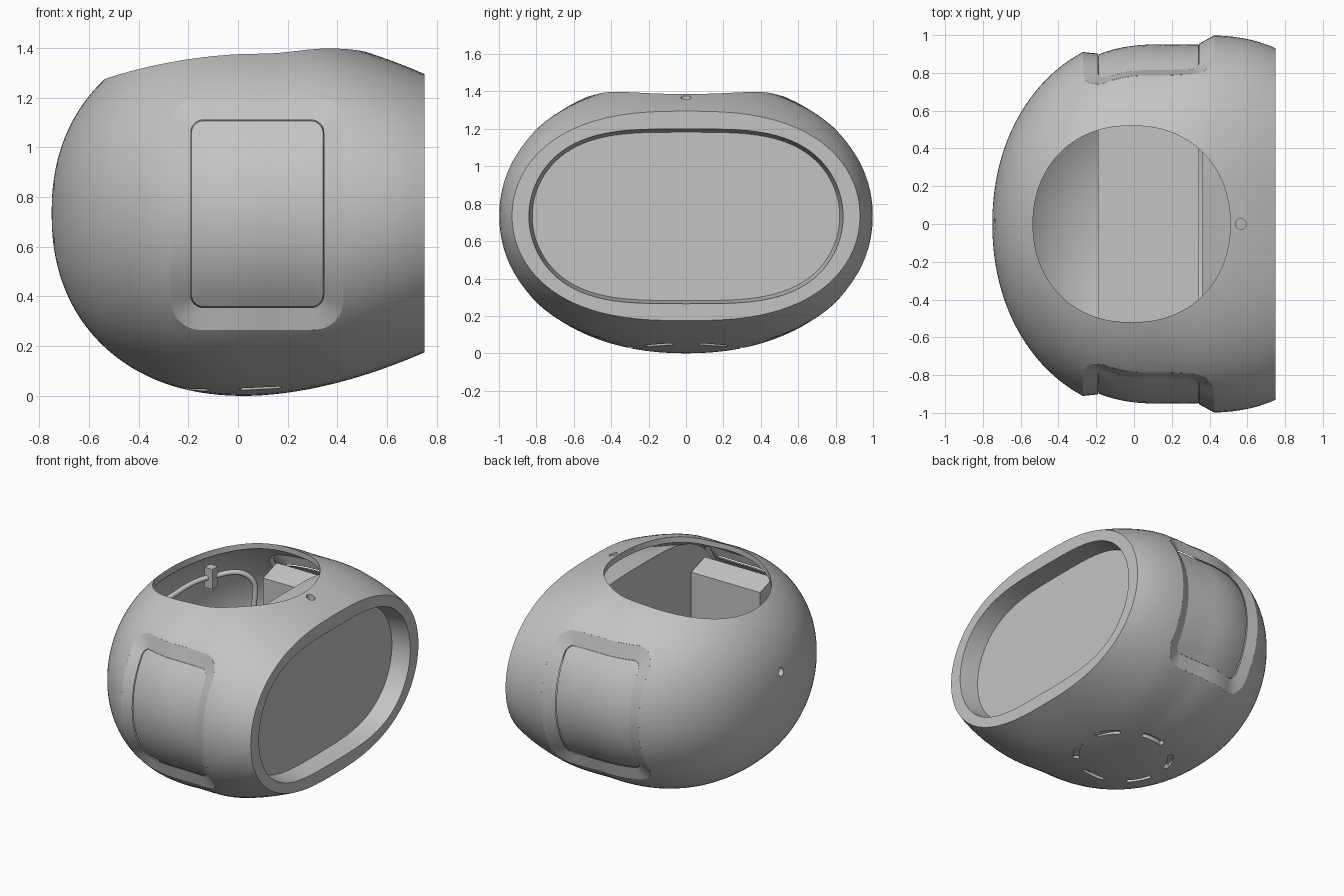
import bpy, bmesh, math
from mathutils import Vector

cube = bpy.data.objects.get("Cube")
if cube:
    bpy.data.objects.remove(cube)

ZC = 0.735      # height of the shell's widest line
SEG = 96

grey = bpy.data.materials.new("mid_grey")
grey.use_nodes = True
grey.diffuse_color = (0.55, 0.55, 0.55, 1)
grey.node_tree.nodes["Principled BSDF"].inputs["Base Color"].default_value = (0.55, 0.55, 0.55, 1)


def section(x):
    """Half width, half height and the two squareness powers of the shell at x."""
    if x < 0.1:
        a = max(0, 1 - ((0.1 - x) / 0.85) ** 2.08) ** (1 / 2.08)
    else:
        a = 1 - 0.07 * (max(0, x - 0.3) / 0.45) ** 3
    if x < 0.03:
        b = 0.735 * max(0, 1 - ((0.03 - x) / 0.78) ** 2.2) ** (1 / 2.2)
    else:
        b = 0.735 - 0.175 * ((x - 0.03) / 0.72) ** 1.8
    p = 2.15
    if x > 0.1:
        p += 0.5 * math.sin(min(1, (x - 0.1) / 0.35) * math.pi / 2) ** 2
    return a, b, p, 2.05


def oval(a, b, p=2, q=2, count=SEG):
    """Points of a squared-off oval."""
    pts = []
    for i in range(count):
        t = 2 * math.pi * i / count
        c, s = math.cos(t), math.sin(t)
        pts.append((math.copysign(abs(c) ** (2 / p), c) * a,
                    math.copysign(abs(s) ** (2 / q), s) * b))
    return pts


def loft(name, loops, start=True, end=True, smooth=True):
    """Skin a list of loops; a one-point loop makes a pole."""
    bm = bmesh.new()
    rings = [[bm.verts.new(p) for p in loop] for loop in loops]
    for r, q in zip(rings, rings[1:]):
        n = max(len(r), len(q))
        for i in range(n):
            j = (i + 1) % n
            if len(r) == 1:
                bm.faces.new((r[0], q[j], q[i]))
            elif len(q) == 1:
                bm.faces.new((r[i], r[j], q[0]))
            else:
                bm.faces.new((r[i], r[j], q[j], q[i]))
    for flag, ring in ((start, rings[0]), (end, rings[-1])):
        if flag and len(ring) > 2:
            bm.faces.new(ring)
    bmesh.ops.recalc_face_normals(bm, faces=bm.faces)
    mesh = bpy.data.meshes.new(name)
    bm.to_mesh(mesh)
    bm.free()
    obj = bpy.data.objects.new(name, mesh)
    bpy.context.collection.objects.link(obj)
    mesh.materials.append(grey)
    if smooth:
        shade(obj)
    return obj


def shade(obj):
    bpy.ops.object.select_all(action='DESELECT')
    obj.select_set(True)
    bpy.context.view_layer.objects.active = obj
    bpy.ops.object.shade_smooth_by_angle(angle=math.radians(25))


def prism(name, pts, axis, lo, hi):
    """Extrude a flat outline along one axis."""
    def place(p, h):
        q = list(p)
        q.insert(axis, h)
        return tuple(q)
    return loft(name, [[place(p, h) for p in pts] for h in (lo, hi)], smooth=False)


def cut(obj, cutter):
    mod = obj.modifiers.new("cut", 'BOOLEAN')
    mod.operation, mod.solver, mod.object = 'DIFFERENCE', 'EXACT', cutter
    deps = bpy.context.evaluated_depsgraph_get()
    mesh = bpy.data.meshes.new_from_object(obj.evaluated_get(deps))
    obj.modifiers.clear()
    obj.data = mesh
    bpy.data.objects.remove(cutter)


def rounded_rect(x0, x1, z0, z1, r):
    pts = []
    for cx, cz, start in ((x1 - r, z1 - r, 0), (x0 + r, z1 - r, 90),
                          (x0 + r, z0 + r, 180), (x1 - r, z0 + r, 270)):
        for k in range(9):
            t = math.radians(start + k * 11.25)
            pts.append((cx + r * math.cos(t), cz + r * math.sin(t)))
    # split the long sides so that they can follow the curved shell
    out = []
    for p, q in zip(pts, pts[1:] + pts[:1]):
        steps = 12 if math.dist(p, q) > 0.2 else 1
        out += [tuple(Vector(p).lerp(Vector(q), i / steps)) for i in range(steps)]
    return out


# Outer shell and its hollow
def body(name, thin):
    loops = []
    for i in range(57):
        x = -0.75 + 1.5 * (i / 56) ** 1.7
        a, b, p, q = section(x)
        px = x if not thin else -0.75 + thin + (x + 0.75) * (1.45 - thin) / 1.5
        k, h = 1 - thin, 1 - thin / 0.735
        loops.append([(px, 0, ZC)] if i == 0 else
                     [(px, y * k, ZC + z * h) for y, z in oval(a, b, p, q)])
    return loft(name, loops, smooth=False)


shell = body("shell", 0)
cut(shell, body("hollow", 0.035))
top = [(x - 0.0125, y) for x, y in oval(0.5225, 0.52, 2.2, 2.1)]
cut(shell, prism("top_opening", top, 2, 1.0, 2.0))
face = [(y, ZC - 0.0025 + z) for y, z in oval(0.84, 0.4675, 3.5, 1.95)]
cut(shell, prism("face_opening", face, 0, 0.6, 0.9))

# Small screw holes at the top front and at the back
cut(shell, prism("top_hole", [(x + 0.565, y) for x, y in oval(0.028, 0.028, count=24)], 2, 1.25, 1.5))
cut(shell, prism("back_hole", [(y, 0.89 + z) for y, z in oval(0.028, 0.028, count=24)], 0, -0.9, -0.6))

# Ring of six shallow vent slots underneath
for k in range(6):
    t = math.radians(30 + 60 * k)
    arc = []
    for r, sweep in ((0.32, range(-4, 5)), (0.285, range(4, -5, -1))):
        for s in sweep:
            u = t + math.radians(s * 4)
            arc.append((0.09 + r * math.cos(u), r * math.sin(u)))
    cut(shell, prism("vent_slot", arc, 2, -0.1, 0.055))

# Side recesses: a bevel around a sunken curved panel
outer = rounded_rect(-0.27, 0.425, 0.265, 1.205, 0.12)
inner = rounded_rect(-0.19, 0.345, 0.355, 1.11, 0.05)
CX, CZ = 0.0775, 0.7325


def on_shell(x, z, depth):
    a, b, p, q = section(x)
    a, b = a - depth, b - depth
    return a * max(0, 1 - (abs(z - ZC) / b) ** q) ** (1 / p)


for side, label in ((1, "back"), (-1, "front")):
    def ring(outline, f, depth):
        pts = [(CX + (x - CX) * f, CZ + (z - CZ) * f) for x, z in outline]
        return [(x, side * on_shell(x, z, depth), z) for x, z in pts]

    cut(shell, prism("recess", outer, 1, *sorted((side * 0.4, side * 1.3))))
    loft(label + "_recess_bevel", [ring(outer, 1, 0), ring(inner, 1, 0.045)],
         start=False, end=False)
    panel = [ring(inner, 1, 0.065)]
    panel += [ring(inner, f, 0.05) for f in (0.99, 0.85, 0.7, 0.55, 0.4, 0.25, 0.1)]
    panel.append([(CX, side * on_shell(CX, CZ, 0.05), CZ)])
    loft(label + "_recess_panel", panel, start=False)
    # Housing behind the panel
    block = [(0.55, 0.2), (0.6, 0.24), (0.68, 0.35), (0.82, 0.58), (0.82, 0.9),
             (0.7, 1.14), (0.55, 1.09)]
    prism(label + "_side_housing", [(side * y, z) for y, z in block], 0, -0.19, 0.345)
shade(shell)

# Face tub: bulkhead at the back, flat recessed panel at the front
loft("face_tub", [[(x, y, ZC - 0.0025 + z) for y, z in oval(a, b, 3.5, 1.95)]
                  for x, a, b in ((0.36, 0.91, 0.61), (0.6, 0.88, 0.53), (0.72, 0.86, 0.49),
                                  (0.749, 0.84, 0.4675), (0.62, 0.822, 0.45))])

# Floor plate with a round disc
prism("floor_plate", [(-0.19, -0.55), (0.345, -0.55), (0.345, 0.55), (-0.19, 0.55)], 2, 0.18, 0.2)
prism("floor_disc", [(x + 0.13, y) for x, y in oval(0.215, 0.215, count=64)], 2, 0.2, 0.206)

# Pipe and clip on the inner wall
curve = bpy.data.curves.new("inner_pipe", 'CURVE')
curve.dimensions, curve.bevel_depth, curve.bevel_resolution = '3D', 0.018, 3
path = curve.splines.new('BEZIER')
stops = [(-0.6, -0.03, 1.02), (-0.46, 0.36, 1.1), (-0.28, 0.53, 1.08), (-0.25, 0.54, 0.85)]
path.bezier_points.add(len(stops) - 1)
for point, co in zip(path.bezier_points, stops):
    point.co = co
    point.handle_left_type = point.handle_right_type = 'AUTO'
curve.materials.append(grey)
bpy.context.collection.objects.link(bpy.data.objects.new("inner_pipe", curve))
prism("pipe_clip", [(-0.49, 0.33), (-0.43, 0.33), (-0.43, 0.39), (-0.49, 0.39)], 2, 1.03, 1.17)
